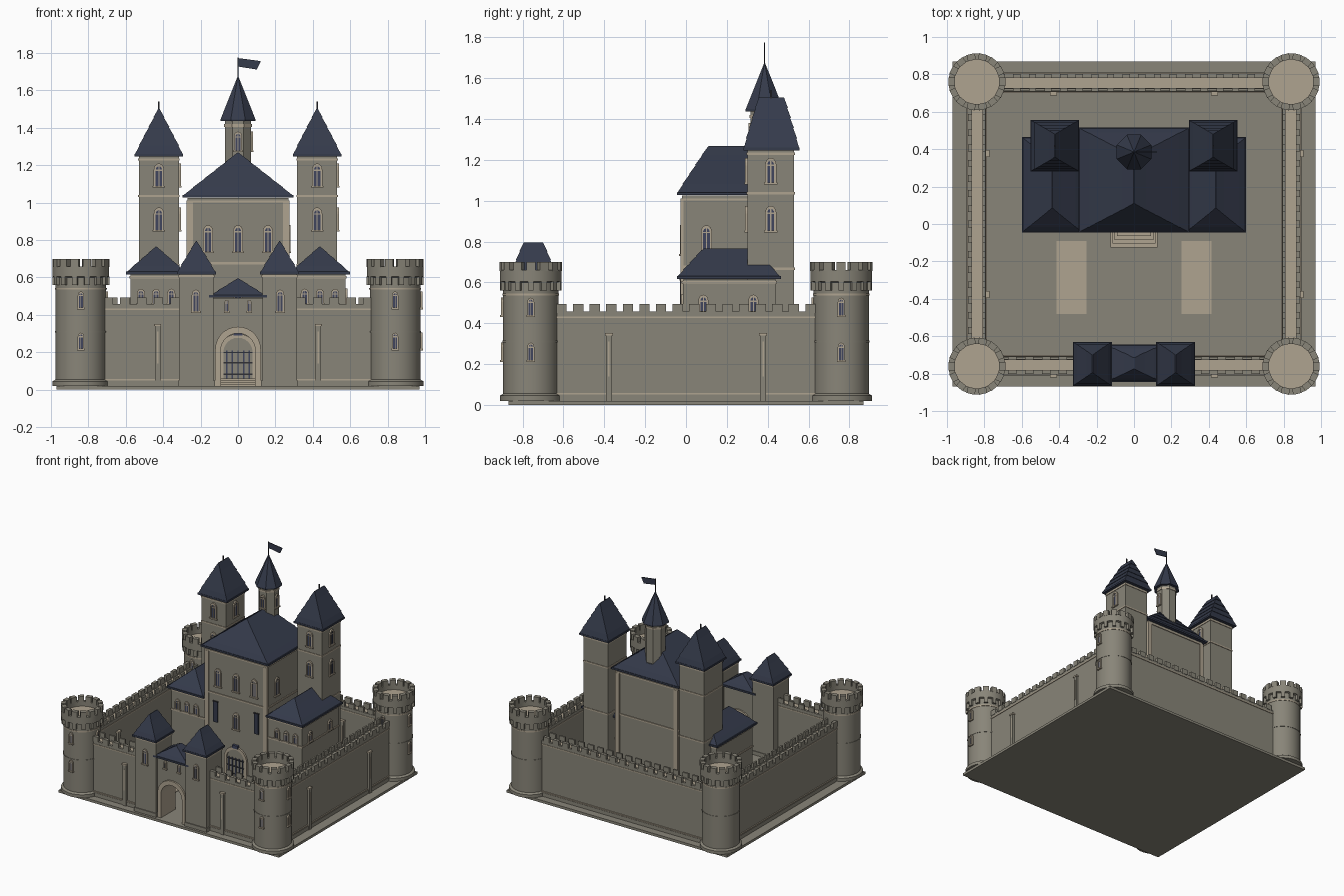
import bpy, bmesh
from math import pi, cos, sin, radians
from mathutils import Matrix, Vector

old = bpy.data.objects.get("Cube")
if old:
    bpy.data.objects.remove(old)


def material(name, r, g, b):
    m = bpy.data.materials.new(name)
    m.use_nodes = True
    m.diffuse_color = (r, g, b, 1)
    m.node_tree.nodes["Principled BSDF"].inputs["Base Color"].default_value = (r, g, b, 1)
    return m


MATS = [material("stone grey", .25, .235, .19), material("pale trim", .43, .37, .28),
        material("slate blue", .035, .043, .07), material("window blue", .05, .06, .11),
        material("dark iron", .03, .03, .035)]
STONE, TRIM, SLATE, GLASS, IRON = range(5)


def finish(bm, name, matrix=Matrix(), smooth=False):
    bmesh.ops.recalc_face_normals(bm, faces=bm.faces)
    me = bpy.data.meshes.new(name)
    bm.to_mesh(me)
    bm.free()
    for m in MATS:
        me.materials.append(m)
    ob = bpy.data.objects.new(name, me)
    bpy.context.collection.objects.link(ob)
    ob.matrix_world = matrix
    if smooth:
        bpy.ops.object.select_all(action='DESELECT')
        ob.select_set(True)
        bpy.context.view_layer.objects.active = ob
        bpy.ops.object.shade_smooth_by_angle(angle=radians(30))
    return ob


def add_box(bm, x0, x1, y0, y1, z0, z1, mat=STONE, turn=Matrix()):
    m = Matrix.Translation(((x0 + x1) / 2, (y0 + y1) / 2, (z0 + z1) / 2)) @ Matrix.Diagonal((x1 - x0, y1 - y0, z1 - z0, 1))
    vs = bmesh.ops.create_cube(bm, size=1, matrix=turn @ m)["verts"]
    for f in {f for v in vs for f in v.link_faces}:
        f.material_index = mat


def box(name, *args):
    bm = bmesh.new()
    add_box(bm, *args)
    return finish(bm, name)


def add_prism(bm, outline, y0, y1, mat):
    """Outline in x and z, pushed along y."""
    f = bm.faces.new([bm.verts.new((x, y0, z)) for x, z in outline])
    f.material_index = mat
    out = bmesh.ops.extrude_face_region(bm, geom=[f])["geom"]
    for g in out:
        if isinstance(g, bmesh.types.BMVert):
            g.co.y = y1
        elif isinstance(g, bmesh.types.BMFace):
            g.material_index = mat
    for v in f.verts:
        for side in v.link_faces:
            side.material_index = mat


def arch(w, z0, spring, n=8, rise=1.0):
    """Open arch outline from lower left to lower right, half width w."""
    return [(-w, z0)] + [(-w * cos(pi * i / n), spring + rise * w * sin(pi * i / n)) for i in range(n + 1)] + [(w, z0)]


def add_lathe(bm, profile, n, mat):
    rings = []
    for r, z in profile:
        rings.append([bm.verts.new((r * cos(2 * pi * (i + .5) / n), r * sin(2 * pi * (i + .5) / n), z)) for i in range(n)])
    for a, b in zip(rings, rings[1:]):
        for i in range(n):
            j = (i + 1) % n
            bm.faces.new((a[i], a[j], b[j], b[i])).material_index = mat
    for ring in (rings[0], rings[-1]):
        bm.faces.new(ring).material_index = mat


def roof(name, x0, x1, y0, y1, z0, z1, inset, courses=4):
    """Hipped roof with a ridge along y, in overlapping slate courses."""
    bm = bmesh.new()
    add_box(bm, x0, x1, y0, y1, z0 - .008, z0 + .006, SLATE)
    cx, lip = (x0 + x1) / 2, .004

    def ring(t, grow):
        hx = max((x1 - x0) / 2 * (1 - t) + grow, .002)
        return [bm.verts.new((cx + sx * hx, (y0 + inset * t - grow) if sy < 0 else (y1 - inset * t + grow), z0 + (z1 - z0) * t))
                for sx, sy in ((-1, -1), (1, -1), (1, 1), (-1, 1))]
    for c in range(courses):
        a, b = ring(c / courses, lip if c else 0), ring((c + 1) / courses, 0)
        for i in range(4):
            j = (i + 1) % 4
            bm.faces.new((a[i], a[j], b[j], b[i]))
        bm.faces.new(a)
        bm.faces.new(b)
    for f in bm.faces:
        f.material_index = SLATE
    return finish(bm, name)


def facing(x, y, z, side):
    """Place a part on a wall that faces the front or the +x side."""
    return Matrix.Translation((x, y, z)) @ Matrix.Rotation(pi / 2 if side else 0, 4, 'Z')


def window(name, x, y, z, w, h, side=False):
    """Arched window: framed pane with mullions and a sill."""
    bm = bmesh.new()
    hw, t = w / 2, w * .2
    spring = h - hw * 1.3
    inner, outer = arch(hw - t, 0, spring, rise=1.3), arch(hw, 0, spring, rise=1.3)
    add_prism(bm, inner, .004, -.004, GLASS)
    add_prism(bm, outer + inner[::-1], .004, -.01, TRIM)
    add_box(bm, -t * .25, t * .25, -.007, 0, 0, h - t, TRIM)
    add_box(bm, -hw + t, hw - t, -.007, 0, spring - .003, spring + .003, TRIM)
    add_box(bm, -hw * 1.2, hw * 1.2, -.014, .004, -.01, 0, TRIM)
    return finish(bm, name, facing(x, y, z, side))


def band(name, x0, x1, y0, y1, z, h=.012, g=.006):
    box(name, x0 - g, x1 + g, y0 - g, y1 + g, z, z + h, TRIM)


# Ground slab and courtyard
box("ground_slab", -.97, .97, -.87, .87, 0, .02)
for s in (-1, 1):
    box("courtyard_path", s * .335 - .08, s * .335 + .08, -.48, -.09, .018, .024, TRIM)

# Corner towers
for tx in (-.84, .84):
    for ty in (-.76, .76):
        at = Matrix.Translation((tx, ty, 0))
        bm = bmesh.new()
        add_lathe(bm, [(.152, .02), (.152, .045), (.136, .055), (.136, .6), (.152, .605), (.152, .66), (.12, .66), (.12, .62)], 32, STONE)
        finish(bm, "corner_tower", at, True)
        bm = bmesh.new()
        add_lathe(bm, [(.122, .61), (.122, .624)], 32, TRIM)
        for z in (.305, .535):
            add_lathe(bm, [(.139, z), (.139, z + .01)], 32, TRIM if z > .5 else STONE)
        finish(bm, "tower_floor_and_bands", at, True)
        bm = bmesh.new()
        for i in range(14):
            turn = Matrix.Rotation(2 * pi * i / 14, 4, 'Z')
            add_box(bm, .118, .152, -.022, .022, .655, .7, STONE, turn)
            add_box(bm, .13, .152, -.014, .014, .56, .605, STONE, turn)
        finish(bm, "tower_battlements", at)
        for z in (.22, .44):
            window("tower_slit", tx, ty - .136, z, .034, .085)
            window("tower_slit", tx + .136, ty, z, .034, .085, True)


# Curtain walls
def curtain_wall(name, length, matrix, out):
    bm = bmesh.new()
    h = length / 2
    add_box(bm, -h, h, -.045, .045, .02, .44)
    add_box(bm, -h, h, -.03, .03, .44, .446, TRIM)
    for s in (-1, 1):
        add_box(bm, -h, h, s * .038 - .009, s * .038 + .009, .43, .457)
    add_box(bm, -h, h, -.05, .05, .425, .434, TRIM)
    add_box(bm, -h, h, -.055, .055, .02, .05)
    add_box(bm, -h, h, -.052, .052, .05, .058, TRIM)
    n = round(length / .082)
    step = length / n
    for i in range(n):
        x = -h + step * (i + .5)
        add_box(bm, x - .025, x + .025, out * .038 - .012, out * .038 + .012, .45, .493)
        add_box(bm, x - .025, x + .025, -out * .038 - .007, -out * .038 + .007, .45, .493)
    finish(bm, name, matrix)


def buttress(x, y, side):
    bm = bmesh.new()
    add_box(bm, -.015, .015, -.018, .01, .02, .34)
    add_box(bm, -.019, .019, -.022, .01, .34, .352, TRIM)
    add_box(bm, -.004, .004, -.02, .01, .14, .31, TRIM)
    finish(bm, "wall_buttress", facing(x, y, 0, side))


for s in (-1, 1):
    curtain_wall("side_wall", 1.3, facing(s * .84, 0, 0, True), -s)
    curtain_wall("front_wall", .45, facing(s * .515, -.755, 0, False), -1)
    for y in (-.755, .755):
        buttress(s * .43, y - .045, False)
        buttress(s * .84 + .045, y / 2, True)
curtain_wall("back_wall", 1.42, facing(0, .755, 0, False), 1)

# Gatehouse
bm = bmesh.new()
opening = arch(.095, .02, .21, 14)
add_prism(bm, opening + [(.135, .02), (.135, .49), (-.135, .49), (-.135, .02)], -.825, -.665, STONE)
finish(bm, "gate_block")
bm = bmesh.new()
add_prism(bm, arch(.122, .02, .215, 14) + arch(.092, .02, .21, 14)[::-1], -.838, -.655, TRIM)
finish(bm, "gate_arch")
roof("gate_roof", -.155, .155, -.845, -.645, .5, .595, .07, 3)
for s in (-1, 1):
    x0, x1 = sorted((s * .13, s * .315))
    box("gate_tower", x0, x1, -.845, -.65, .02, .62)
    box("gate_tower_plinth", x0 - .006, x1 + .006, -.852, -.645, .02, .05)
    band("gate_tower_band", x0, x1, -.845, -.65, .6, g=.004)
    roof("gate_tower_roof", x0 - .012, x1 + .012, -.865, -.63, .625, .795, .07)
    window("gate_tower_window", s * .225, -.845, .42, .045, .115)
    window("gate_window", s * .06, -.825, .42, .026, .06)

# Keep
box("keep_body", -.27, .27, -.02, .49, .02, 1.025)
roof("keep_roof", -.298, .298, -.045, .515, 1.035, 1.268, .155, 5)
band("keep_cornice", -.27, .27, -.02, .49, 1.0)
band("keep_string_course", -.27, .27, -.02, .49, .67)
for s in (-1, 1):
    for y in (-.02, .49):
        box("keep_corner_pilaster", s * .258 - .018, s * .258 + .018, y - .008, y + .008, .02, 1.0, TRIM)
    window("keep_window", s * .16, -.02, .74, .055, .14)
    box("wall_banner", s * .18 - .018, s * .18 + .018, -.029, -.02, .45, .61, SLATE)
    box("banner_rod", s * .18 - .024, s * .18 + .024, -.032, -.02, .61, .616, IRON)
window("keep_window", 0, -.02, .74, .055, .14)
window("keep_window", 0, -.02, .44, .055, .13)
window("keep_side_window", .27, .1, .74, .055, .14, True)

# Keep door with grille, and steps
bm = bmesh.new()
add_prism(bm, arch(.1, .02, .2, 12) + arch(.078, .02, .2, 12)[::-1], -.02, -.034, TRIM)
add_prism(bm, arch(.08, .02, .2, 12), -.02, -.026, STONE)
for i in range(-2, 3):
    add_box(bm, i * .03 - .004, i * .03 + .004, -.032, -.02, .05, .21, GLASS)
for z in (.08, .14, .195):
    add_box(bm, -.078, .078, -.033, -.02, z, z + .007, IRON)
add_box(bm, -.024, .024, -.04, -.02, .29, .315, GLASS)
finish(bm, "keep_door")
for i in range(4):
    w = .125 - i * .011
    box("entrance_step", -w, w, -.125 + i * .02, -.02, .02 + i * .01, .03 + i * .01, TRIM)

# Wings and tall towers
for s in (-1, 1):
    x0, x1 = sorted((s * .26, s * .575))
    box("wing_body", x0, x1, -.015, .44, .02, .615)
    band("wing_cornice", x0, x1, -.015, .44, .595)
    band("wing_string_course", x0, x1, -.015, .44, .44)
    wx0, wx1 = sorted((s * .275, s * .6))
    roof("wing_roof", wx0, wx1, -.045, .465, .625, .765, .13, 4)
    for i in (-1, 0, 1):
        window("wing_window", s * .438 + i * .081, -.015, .46, .044, .08)
    for y in (.085, .33):
        window("wing_side_window", s * .418 + .157, y, .46, .05, .08, True)
    tx = s * .423
    box("tall_tower", tx - .107, tx + .107, .3, .53, .02, 1.25)
    for z in (.66, 1.03, 1.225):
        band("tall_tower_band", tx - .107, tx + .107, .3, .53, z, g=.004)
    roof("tall_tower_roof", tx - .13, tx + .13, .282, .555, 1.255, 1.505, .075, 5)
    box("tower_finial", tx - .004, tx + .004, .412, .42, 1.5, 1.54, IRON)
    for z in (.855, 1.09):
        window("tall_tower_window", tx, .3, z, .056, .12)
        window("tall_tower_window", tx + .107, .415, z, .056, .12, True)

# Central turret with flag
at = Matrix.Translation((0, .385, 0))
bm = bmesh.new()
add_lathe(bm, [(.076, 1.1), (.076, 1.44)], 8, STONE)
add_lathe(bm, [(.081, 1.405), (.081, 1.42)], 8, TRIM)
add_lathe(bm, [(.1, 1.438), (.1, 1.448), (.052, 1.56), (.002, 1.675)], 8, SLATE)
add_box(bm, -.003, .003, -.003, .003, 1.66, 1.775, IRON)
finish(bm, "central_turret", at)
window("turret_window", 0, .315, 1.28, .045, .1)
window("turret_window", .07, .385, 1.28, .045, .1, True)
bm = bmesh.new()
add_prism(bm, [(0, 1.773), (.122, 1.757), (.1, 1.712), (0, 1.728)], -.003, .003, SLATE)
finish(bm, "flag", at)
